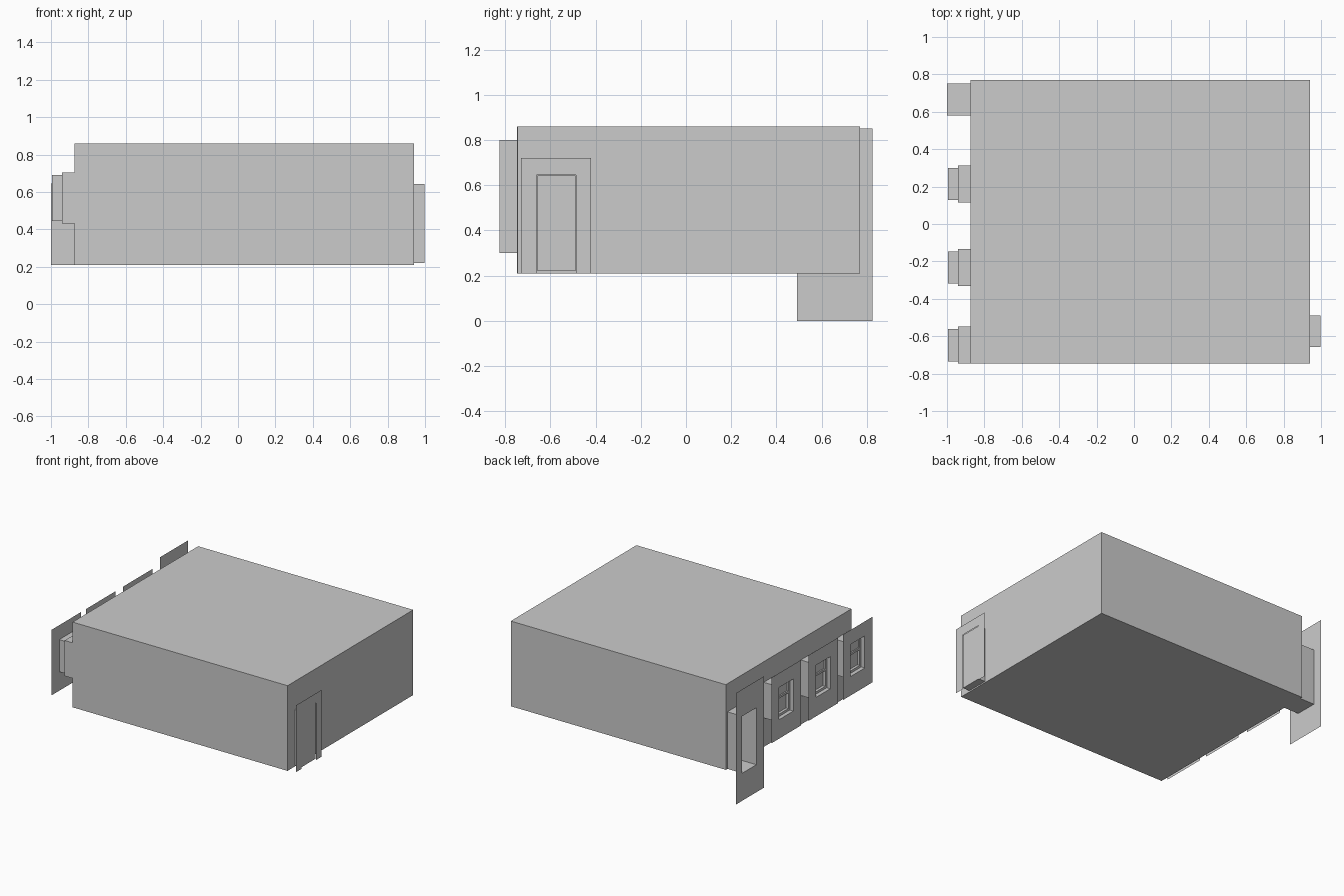
import bpy

if "Cube" in bpy.data.objects:
    bpy.data.objects.remove(bpy.data.objects["Cube"])


def make_mesh(name, quads):
    verts = [v for q in quads for v in q]
    faces = [tuple(range(i * 4, i * 4 + 4)) for i in range(len(quads))]
    me = bpy.data.meshes.new(name)
    me.from_pydata(verts, [], faces)
    ob = bpy.data.objects.new(name, me)
    bpy.context.collection.objects.link(ob)
    return ob


def wall(x, rect, holes=()):
    """Flat sheet facing x, rect = (y0, y1, z0, z1), minus rectangular holes."""
    rects = [rect, *holes]
    ys = sorted({v for r in rects for v in r[:2]})
    zs = sorted({v for r in rects for v in r[2:]})
    quads = []
    for a, b in zip(ys, ys[1:]):
        for c, d in zip(zs, zs[1:]):
            y, z = (a + b) / 2, (c + d) / 2
            if not any(h[0] < y < h[1] and h[2] < z < h[3] for h in holes):
                q = [(x, a, c), (x, a, d), (x, b, d), (x, b, c)]
                quads.append(q if x < 0 else q[::-1])
    return quads


def tunnel(xa, xb, r):
    """Four sides of a rectangular tube running along x."""
    y0, y1, z0, z1 = r
    ring = [(y0, z0), (y1, z0), (y1, z1), (y0, z1)]
    return [[(xa, *p), (xa, *q), (xb, *q), (xb, *p)]
            for p, q in zip(ring, ring[1:] + ring[:1])]


def grow(r, d):
    return (r[0] - d, r[1] + d, r[2] - d, r[3] + d)


XL, XR = -0.875, 0.94
room = (-0.745, 0.77, 0.21, 0.86)
doorway = (0.58, 0.75, 0.21, 0.645)
windows = [(c - 0.086, c + 0.086, 0.445, 0.69) for c in (-0.648, -0.233, 0.213)]
niches = [grow(w, 0.013) for w in windows]

# room shell, with openings in the left wall
make_mesh("room", tunnel(XL, XR, room) + wall(XL, room, niches + [doorway]) + wall(XR, room))

# open doorway with its outer wall panel
make_mesh("doorway_passage", tunnel(-1, XL, doorway))
make_mesh("doorway_panel", wall(-1, (0.49, 0.825, 0, 0.85), [doorway]))

# windows: stepped recess, sash with two panes, outer wall panel
for i, (w, n) in enumerate(zip(windows, niches), 1):
    c = (w[0] + w[1]) / 2
    make_mesh(f"window_recess_{i}",
              tunnel(-0.94, XL, n) + wall(-0.94, n, [w]) + tunnel(-0.995, -0.94, w))
    inner = grow(w, -0.018)
    split = 0.59
    lower = (*inner[:2], inner[2], split - 0.008)
    upper = (*inner[:2], split + 0.008, inner[3])
    make_mesh(f"window_sash_{i}",
              wall(-0.965, w, [lower, upper])
              + tunnel(-0.965, -0.945, lower) + tunnel(-0.965, -0.955, upper))
    make_mesh(f"window_glass_{i}", wall(-0.945, lower) + wall(-0.955, upper))
    make_mesh(f"window_panel_{i}",
              wall(-0.995, (c - 0.177, c + 0.177, 0.3, 0.8), [w]))

# closed door on the right with a surrounding panel
leaf = (-0.657, -0.488, 0.22, 0.643)
make_mesh("door_leaf", tunnel(XR, 0.997, leaf) + wall(0.997, leaf))
make_mesh("door_panel", wall(1.0, (-0.73, -0.42, 0.21, 0.72), [(-0.66, -0.487, 0.21, 0.645)]))
